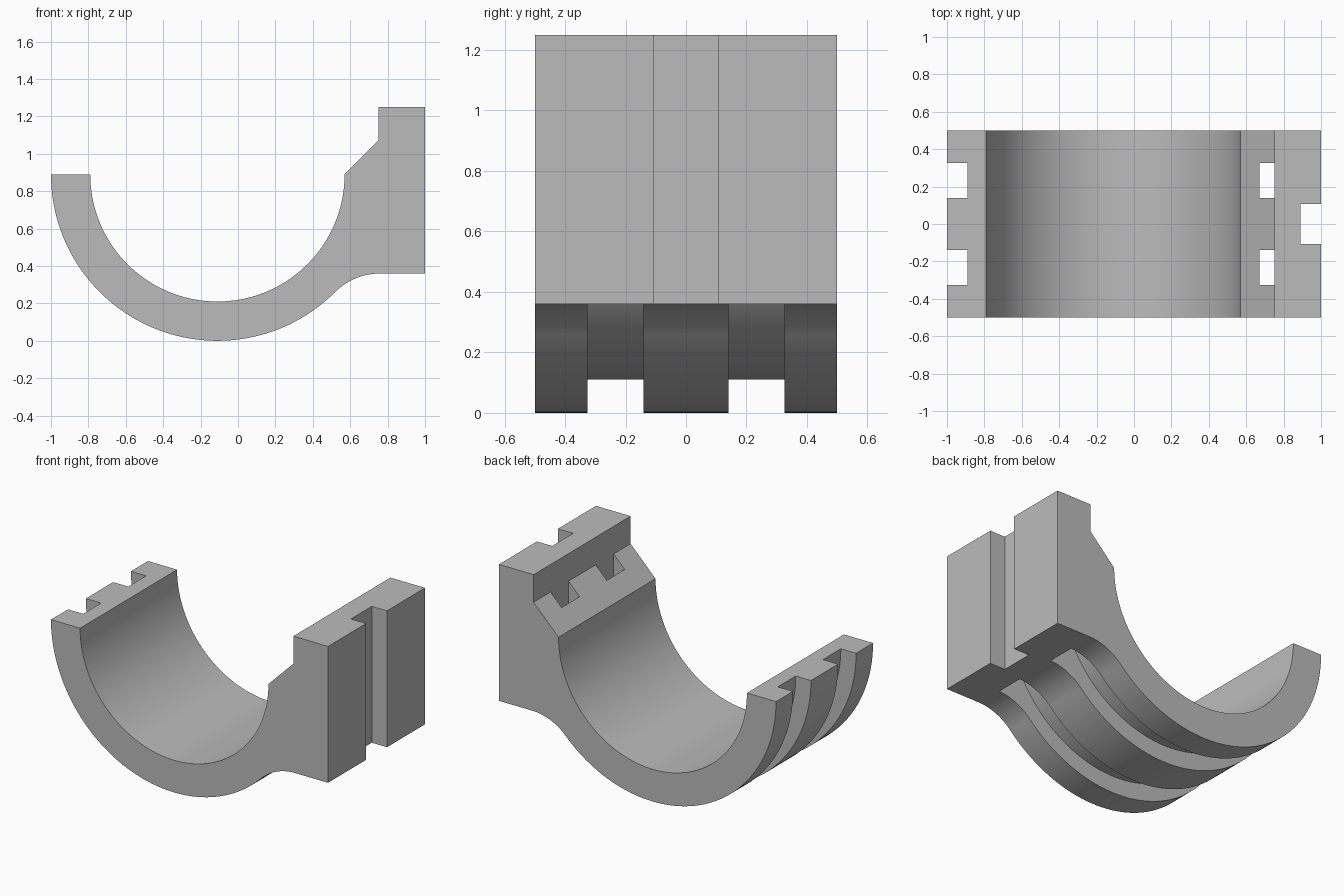
import bpy, bmesh
from math import sin, cos, atan2, hypot, radians, pi

cube = bpy.data.objects.get("Cube")
if cube:
    bpy.data.objects.remove(cube, do_unlink=True)

# Material
grey = bpy.data.materials.new("plain grey")
grey.use_nodes = True
colour = (0.5, 0.5, 0.5, 1)
grey.diffuse_color = colour
grey.node_tree.nodes["Principled BSDF"].inputs["Base Color"].default_value = colour

CX, CZ = -0.11, 0.89                      # axis of the curved cradle
INNER, GROOVE, OUTER = 0.68, 0.78, 0.89   # its radii
SHELF, STEP_X, TOP = 0.36, 0.75, 1.25     # block underside, inner wall, top


def arc(cx, cz, r, start, end, steps):
    return [(cx + r * cos(start + (end - start) * i / steps),
             cz + r * sin(start + (end - start) * i / steps)) for i in range(steps + 1)]


def extrude(name, profile, y0, y1):
    """Extrude an x-z profile along y."""
    bm = bmesh.new()
    face = bm.faces.new([bm.verts.new((x, y0, z)) for x, z in profile])
    new = bmesh.ops.extrude_face_region(bm, geom=[face])["geom"]
    bmesh.ops.translate(bm, vec=(0, y1 - y0, 0),
                        verts=[v for v in new if isinstance(v, bmesh.types.BMVert)])
    bmesh.ops.recalc_face_normals(bm, faces=bm.faces)
    mesh = bpy.data.meshes.new(name)
    bm.to_mesh(mesh)
    bm.free()
    mesh.materials.append(grey)
    obj = bpy.data.objects.new(name, mesh)
    bpy.context.collection.objects.link(obj)
    return obj


# Fillet tangent to the outer arc and to the block underside
fx = 0.76
dx, dz = fx - CX, CZ - SHELF
fr = (dx * dx + dz * dz - OUTER ** 2) / (2 * (OUTER - dz))
fz = SHELF - fr
meet = atan2(fz - CZ, dx)

# Cradle and block outline
profile = arc(CX, CZ, OUTER, -pi, meet, 64)
profile += arc(fx, fz, fr, meet + pi, pi / 2, 16)[1:]
slope_top = CZ + STEP_X - (CX + INNER)
profile += [(1, SHELF), (1, TOP), (STEP_X, TOP), (STEP_X, slope_top)]
profile += arc(CX, CZ, INNER, 0, -pi, 72)
body = extrude("cradle_bracket", profile, -0.5, 0.5)

# Two strap grooves around the outside, passing up through the sloped ledge
groove = arc(CX, CZ, GROOVE, -pi, 0, 72)
groove += [(CX + GROOVE, slope_top), (STEP_X, slope_top), (STEP_X, -0.1),
           (-1.1, -0.1), (-1.1, 1), (CX - GROOVE, 1)]
cutters = [extrude("groove_cutter_front", groove, -0.325, -0.14),
           extrude("groove_cutter_back", groove, 0.14, 0.325)]

# Vertical slot in the outer side of the block
slot = [(0.89, 0.2), (1.1, 0.2), (1.1, 1.4), (0.89, 1.4)]
cutters.append(extrude("slot_cutter", slot, -0.108, 0.108))

bpy.context.view_layer.objects.active = body
body.select_set(True)
for cutter in cutters:
    mod = body.modifiers.new(cutter.name, "BOOLEAN")
    mod.operation = "DIFFERENCE"
    mod.solver = "EXACT"
    mod.object = cutter
    bpy.ops.object.modifier_apply(modifier=mod.name)
    bpy.data.objects.remove(cutter, do_unlink=True)

bpy.ops.object.shade_smooth_by_angle(angle=radians(25))
